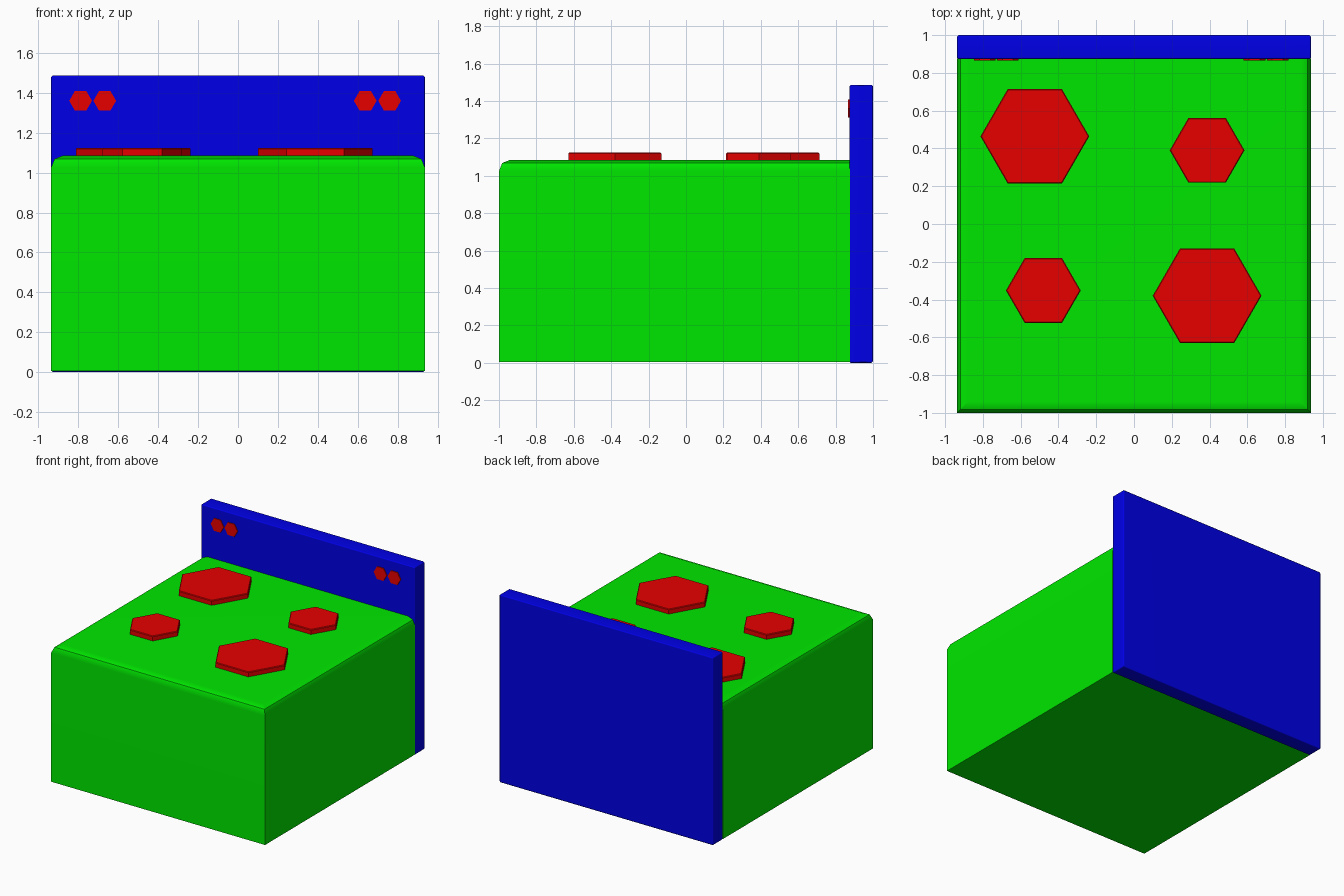
import bpy, bmesh, math
from mathutils import Matrix, Vector

if "Cube" in bpy.data.objects:
    bpy.data.objects.remove(bpy.data.objects["Cube"])


def material(name, color):
    m = bpy.data.materials.new(name)
    m.diffuse_color = (*color, 1)
    m.use_nodes = True
    m.node_tree.nodes["Principled BSDF"].inputs["Base Color"].default_value = m.diffuse_color
    return m


GREEN = material("green", (0.0, 0.8, 0.0))
BLUE = material("blue", (0.0, 0.0, 0.8))
RED = material("red", (0.8, 0.0, 0.0))


def finish(bm, name, mat):
    bmesh.ops.recalc_face_normals(bm, faces=bm.faces)
    me = bpy.data.meshes.new(name)
    bm.to_mesh(me)
    bm.free()
    ob = bpy.data.objects.new(name, me)
    bpy.context.collection.objects.link(ob)
    me.materials.append(mat)
    return ob


def smooth(ob, degrees):
    """Smooth the bevels while the large faces stay evenly shaded."""
    bpy.ops.object.select_all(action='DESELECT')
    bpy.context.view_layer.objects.active = ob
    ob.select_set(True)
    bpy.ops.object.shade_smooth_by_angle(angle=math.radians(degrees))
    mod = ob.modifiers.new("even_shading", 'WEIGHTED_NORMAL')
    mod.keep_sharp = True


def box(name, lo, hi, mat, width, segments, pick):
    """Box between two corners; edges accepted by pick(midpoint) are bevelled."""
    lo, hi = Vector(lo), Vector(hi)
    bm = bmesh.new()
    bmesh.ops.create_cube(bm, size=1)
    for v in bm.verts:
        v.co = (lo + hi) / 2 + v.co * (hi - lo)
    edges = [e for e in bm.edges if pick((e.verts[0].co + e.verts[1].co) / 2)]
    bmesh.ops.bevel(bm, geom=edges, offset=width, segments=segments,
                    profile=0.5, affect='EDGES')
    return finish(bm, name, mat)


def hexagon(name, center, radius, depth, rotation, bevel=0.0):
    """Six-sided disc, its local +z cap chamfered."""
    bm = bmesh.new()
    bmesh.ops.create_cone(bm, cap_ends=True, segments=6, radius1=radius,
                          radius2=radius, depth=depth)
    # turn so that a corner points along x
    corner = max(bm.verts, key=lambda v: v.co.x).co
    bmesh.ops.rotate(bm, verts=bm.verts, cent=(0, 0, 0),
                     matrix=Matrix.Rotation(-math.atan2(corner.y, corner.x), 3, 'Z'))
    if bevel:
        top = [e for e in bm.edges if all(v.co.z > 0 for v in e.verts)]
        bmesh.ops.bevel(bm, geom=top, offset=bevel, segments=1, affect='EDGES')
    bm.transform(Matrix.Translation(center) @ rotation)
    return finish(bm, name, RED)


# oven body, top edges rounded at the front and sides
body = box("body", (-0.937, -1, 0.006), (0.937, 0.876, 1.086), GREEN, 0.06, 2,
           lambda m: m.z > 1.08 and m.y < 0.8)
smooth(body, 30)

# back panel
panel = box("back_panel", (-0.937, 0.873, 0), (0.937, 1, 1.487), BLUE, 0.008, 1,
            lambda m: True)
smooth(panel, 50)

# burners on the cooktop
flat = Matrix.Identity(4)
for name, x, y, r, top in (("back_left", -0.525, 0.464, 0.288, 1.124),
                           ("back_right", 0.387, 0.39, 0.198, 1.124),
                           ("front_left", -0.48, -0.352, 0.198, 1.124),
                           ("front_right", 0.387, -0.38, 0.288, 1.124)):
    bottom = 1.08
    hexagon("burner_" + name, (x, y, (top + bottom) / 2), r, top - bottom, flat, 0.005)

# control knobs on the panel
facing = Matrix.Rotation(math.radians(90), 4, 'X')
for i, x in enumerate((-0.789, -0.668, 0.638, 0.76)):
    hexagon(f"knob_{i + 1}", (x, 0.875, 1.36), 0.057, 0.018, facing)
